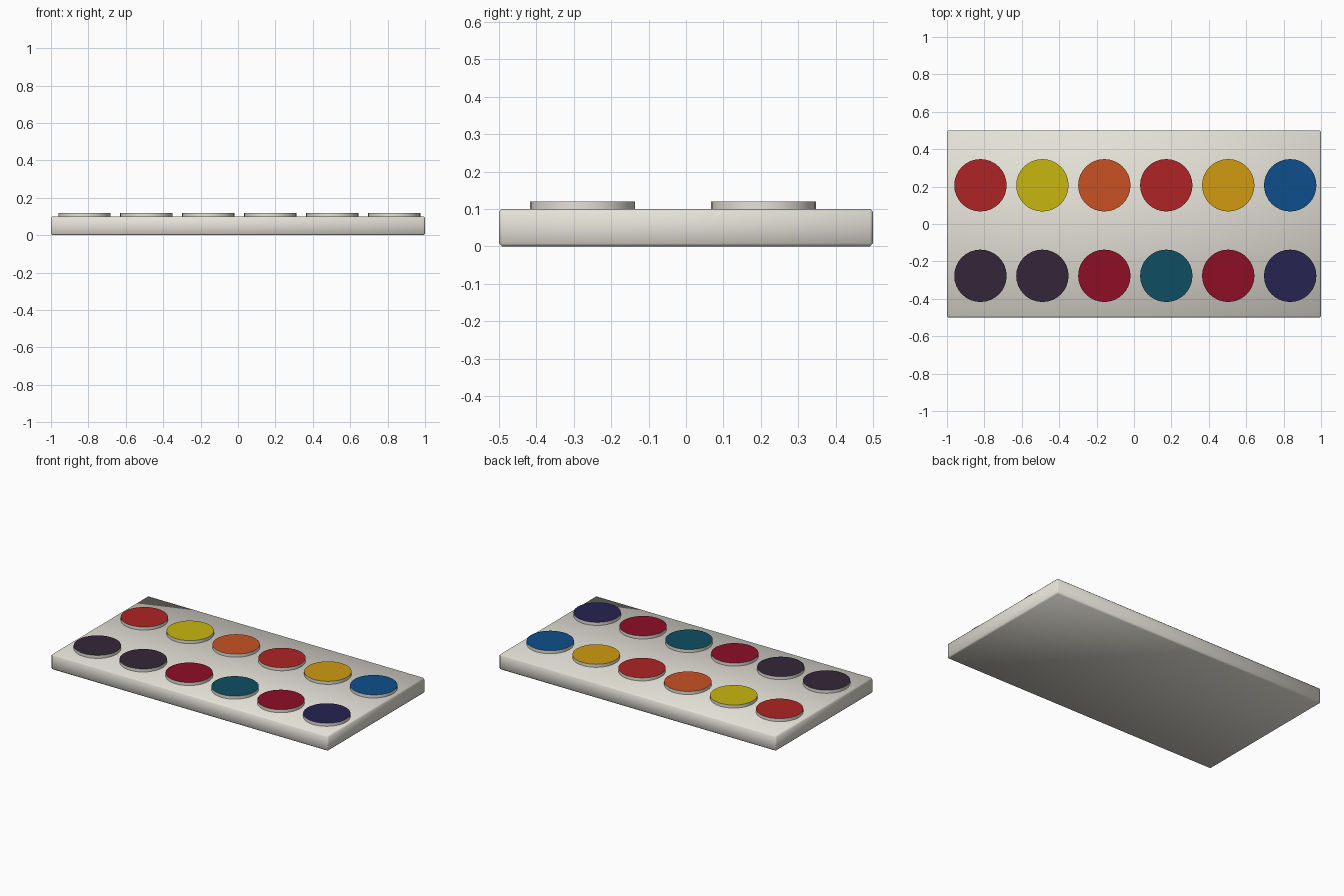
import bpy, bmesh

if "Cube" in bpy.data.objects:
    bpy.data.objects.remove(bpy.data.objects["Cube"])


def srgb(r, g, b):
    def lin(c):
        c /= 255
        return c / 12.92 if c <= 0.04045 else ((c + 0.055) / 1.055) ** 2.4
    return (lin(r), lin(g), lin(b), 1)


COLOURS = {
    "off_white": (229, 226, 216), "red": (174, 36, 37), "yellow": (201, 182, 16),
    "orange": (200, 82, 36), "amber": (208, 154, 17), "blue": (14, 78, 140),
    "dark_plum": (51, 38, 56), "crimson": (141, 14, 38), "teal": (15, 78, 98),
    "navy": (38, 36, 80),
}
mats = {}
for name, rgb in COLOURS.items():
    mats[name] = bpy.data.materials.new(name)
    mats[name].diffuse_color = srgb(*rgb)


def make_object(name, bm, materials):
    me = bpy.data.meshes.new(name)
    bm.to_mesh(me)
    bm.free()
    for m in materials:
        me.materials.append(mats[m])
    ob = bpy.data.objects.new(name, me)
    bpy.context.collection.objects.link(ob)
    return ob


# tray: thin slab with softened edges
bm = bmesh.new()
bmesh.ops.create_cube(bm, size=1)
for v in bm.verts:
    v.co = (v.co.x * 2, v.co.y, v.co.z * 0.1 + 0.05)
bmesh.ops.bevel(bm, geom=bm.edges[:], offset=0.008, segments=1, affect='EDGES')
for f in bm.faces:
    f.smooth = True
make_object("tray", bm, ["off_white"])


# paint pans: pale discs with a coloured top face
def paint_pan(name, x, y, colour):
    bm = bmesh.new()
    bmesh.ops.create_cone(bm, cap_ends=True, segments=32, radius1=0.14,
                          radius2=0.14, depth=0.03)
    bm.normal_update()
    for f in bm.faces:
        f.material_index = 1 if f.normal.z > 0.5 else 0
        f.smooth = abs(f.normal.z) < 0.5
    for e in bm.edges:
        e.smooth = all(f.smooth for f in e.link_faces)
    ob = make_object(name, bm, ["off_white", colour])
    ob.location = (x, y, 0.105)


rows = {
    "back": (0.207, ["red", "yellow", "orange", "red", "amber", "blue"]),
    "front": (-0.277, ["dark_plum", "dark_plum", "crimson", "teal", "crimson", "navy"]),
}
for row, (y, colours) in rows.items():
    for i, colour in enumerate(colours):
        paint_pan(f"{row}_paint_pan_{i + 1}", -0.821 + i * 0.3312, y, colour)

for m in bpy.data.materials:
    if m.users and not m.is_grease_pencil:
        m.use_nodes = True
        m.node_tree.nodes["Principled BSDF"].inputs["Base Color"].default_value = m.diffuse_color
